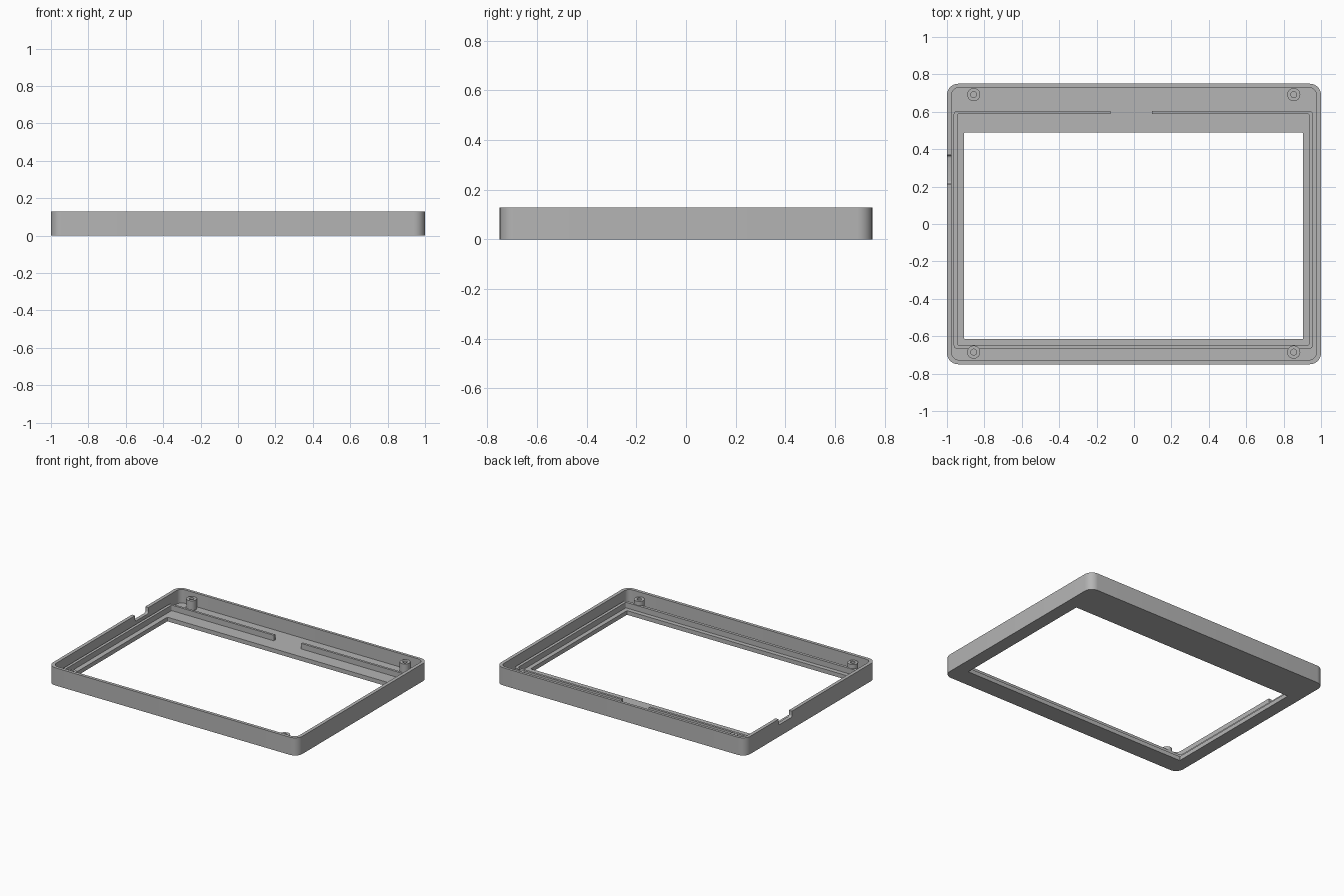
import bpy, bmesh
from math import cos, sin, pi

if "Cube" in bpy.data.objects:
    bpy.data.objects.remove(bpy.data.objects["Cube"])

HEIGHT, FLOOR = 0.128, 0.03

# Single plain grey plastic
grey = bpy.data.materials.new("grey_plastic")
grey.use_nodes = True
grey.diffuse_color = (0.46, 0.46, 0.46, 1)
grey.node_tree.nodes["Principled BSDF"].inputs["Base Color"].default_value = grey.diffuse_color


def rounded_rect(x0, x1, y0, y1, r, steps=8):
    """Counter-clockwise outline with rounded corners."""
    corners = [(x1 - r, y1 - r), (x0 + r, y1 - r), (x0 + r, y0 + r), (x1 - r, y0 + r)]
    return [(cx + r * cos(a), cy + r * sin(a))
            for i, (cx, cy) in enumerate(corners)
            for a in [(i + k / steps) * pi / 2 for k in range(steps + 1)]]


def circle(cx, cy, r, sides=32):
    return [(cx + r * cos(2 * pi * k / sides), cy + r * sin(2 * pi * k / sides))
            for k in range(sides)]


def stack(name, levels, ring=False, turn=lambda x, y, z: (x, y, z)):
    """Skin a list of (outline, z) loops; a ring joins last to first, else the ends are capped."""
    bm = bmesh.new()
    loops = [[bm.verts.new(turn(x, y, z)) for x, y in outline] for outline, z in levels]
    pairs = list(zip(loops, loops[1:]))
    if ring:
        pairs.append((loops[-1], loops[0]))
    else:
        bm.faces.new(loops[0][::-1])
        bm.faces.new(loops[-1])
    for a, b in pairs:
        n = len(a)
        for i in range(n):
            j = (i + 1) % n
            bm.faces.new((a[i], a[j], b[j], b[i]))
    bmesh.ops.recalc_face_normals(bm, faces=bm.faces)
    mesh = bpy.data.meshes.new(name)
    bm.to_mesh(mesh)
    bm.free()
    mesh.materials.append(grey)
    obj = bpy.data.objects.new(name, mesh)
    bpy.context.collection.objects.link(obj)
    return obj


def select(obj):
    bpy.ops.object.select_all(action='DESELECT')
    obj.select_set(True)
    bpy.context.view_layer.objects.active = obj


def cut(obj, cutter):
    cutter.hide_render = True
    mod = obj.modifiers.new("cut", 'BOOLEAN')
    mod.operation, mod.solver, mod.object = 'DIFFERENCE', 'EXACT', cutter
    select(obj)
    bpy.ops.object.modifier_apply(modifier=mod.name)
    bpy.data.objects.remove(cutter)


# Tray with outer wall, floor and screen window
outer = rounded_rect(-1, 1, -0.75, 0.75, 0.06)
inner = rounded_rect(-0.975, 0.975, -0.727, 0.73, 0.04)
window = rounded_rect(-0.908, 0.904, -0.615, 0.488, 0.004)
tray = stack("bezel_tray", [(outer, 0), (outer, HEIGHT), (inner, HEIGHT),
                            (inner, FLOOR), (window, FLOOR), (window, 0)], ring=True)

# Cable notch in the right wall, with rounded lower corners
notch = rounded_rect(0.215, 0.368, 0.085, 0.2, 0.015)
cut(tray, stack("notch_cutter", [(notch, -1.05), (notch, -0.95)],
                turn=lambda x, y, z: (z, x, y)))

# Raised rib around the screen, open in the middle of the back run
rib_out = rounded_rect(-0.964, 0.956, -0.668, 0.605, 0.02)
rib_in = rounded_rect(-0.944, 0.935, -0.647, 0.588, 0.006)
low, high = FLOOR - 0.005, 0.07
rib = stack("screen_rib", [(rib_out, low), (rib_out, high), (rib_in, high), (rib_in, low)],
            ring=True)
gap = rounded_rect(-0.125, 0.095, 0.5, 0.7, 0.01)
cut(rib, stack("gap_cutter", [(gap, 0), (gap, 0.1)]))

# Hollow screw posts in the four corners
posts = []
for side, x in (("right", -0.857), ("left", 0.854)):
    for end, y in (("front", -0.685), ("back", 0.692)):
        shell, hole = circle(x, y, 0.035), circle(x, y, 0.016)
        posts.append(stack(f"screw_post_{end}_{side}",
                           [(shell, low), (shell, 0.1), (hole, 0.1), (hole, FLOOR + 0.005)]))

# Smooth rounded corners, sharp edges elsewhere
for obj in [tray, rib] + posts:
    select(obj)
    bpy.ops.object.shade_smooth_by_angle(angle=pi / 6)
